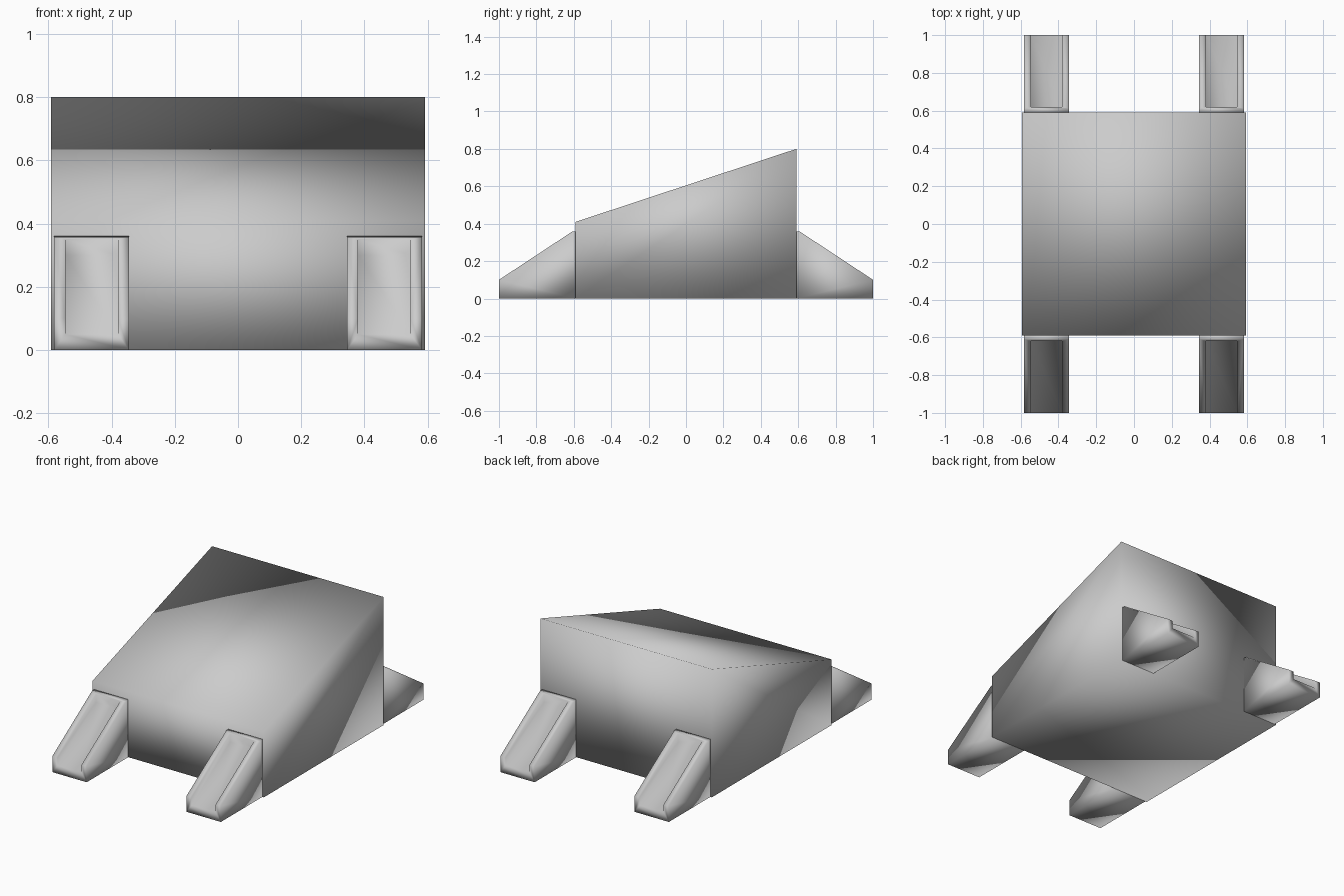
import bpy
import bmesh

if "Cube" in bpy.data.objects:
    bpy.data.objects.remove(bpy.data.objects["Cube"], do_unlink=True)

# Plain grey material
grey = bpy.data.materials.new("plain_grey")
grey.use_nodes = True
colour = (0.6, 0.6, 0.6, 1)
grey.diffuse_color = colour
grey.node_tree.nodes["Principled BSDF"].inputs["Base Color"].default_value = colour


def prism(name, profile, x0, x1):
    """Extrude a (y, z) side profile from x0 to x1 as one smooth solid."""
    bm = bmesh.new()
    face = bm.faces.new([bm.verts.new((x0, y, z)) for y, z in profile])
    side = bmesh.ops.extrude_face_region(bm, geom=[face])["geom"]
    moved = [v for v in side if isinstance(v, bmesh.types.BMVert)]
    bmesh.ops.translate(bm, verts=moved, vec=(x1 - x0, 0, 0))
    bmesh.ops.recalc_face_normals(bm, faces=bm.faces)
    for f in bm.faces:
        f.smooth = True
    mesh = bpy.data.meshes.new(name)
    bm.to_mesh(mesh)
    bm.free()
    mesh.materials.append(grey)
    obj = bpy.data.objects.new(name, mesh)
    bpy.context.collection.objects.link(obj)
    return obj


def grooved_foot(name, sx, sy):
    """Wedge foot with an open channel running down its slope."""
    wedge = [(0.59, 0), (0.59, 0.36), (0.61, 0.357), (1, 0.1), (1, 0)]
    channel = [(0.62, 0.30), (0.62, 0.5), (1.1, 0.5), (1.1, -0.016)]
    foot = prism(name, [(sy * y, z) for y, z in wedge], sx * 0.345, sx * 0.582)
    cutter = prism("channel_cutter", [(sy * y, z) for y, z in channel],
                   sx * 0.38, sx * 0.546)
    cutter.hide_render = True
    cut = foot.modifiers.new("channel", 'BOOLEAN')
    cut.operation = 'DIFFERENCE'
    cut.solver = 'EXACT'
    cut.object = cutter
    # Bake the cut so no helper remains
    graph = bpy.context.evaluated_depsgraph_get()
    baked = bpy.data.meshes.new_from_object(foot.evaluated_get(graph))
    foot.modifiers.clear()
    foot.data = baked
    baked.name = name
    bpy.data.objects.remove(cutter, do_unlink=True)


# Body: a block with a top that rises to the back
prism("sloped_body", [(-0.59, 0), (0.59, 0), (0.59, 0.80), (-0.59, 0.41)], -0.592, 0.592)

# Four feet, front and back, left and right
for end, sy in (("front", -1), ("back", 1)):
    for hand, sx in (("left", 1), ("right", -1)):
        grooved_foot(f"{end}_{hand}_foot", sx, sy)
